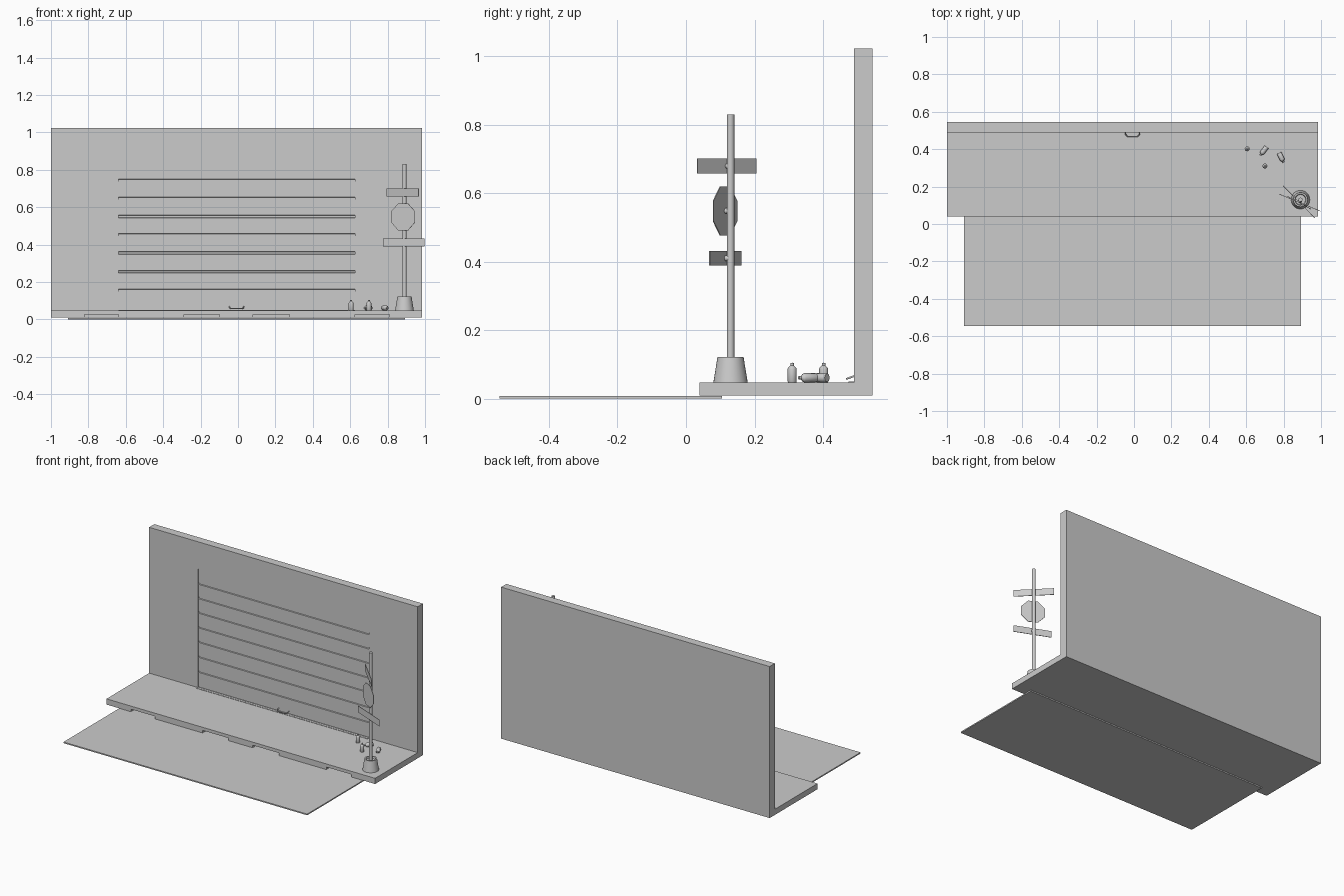
import bpy, bmesh, math
from mathutils import Vector, Matrix

if "Cube" in bpy.data.objects:
    bpy.data.objects.remove(bpy.data.objects["Cube"])


def mesh_object(name, bm):
    bmesh.ops.recalc_face_normals(bm, faces=bm.faces)
    me = bpy.data.meshes.new(name)
    bm.to_mesh(me)
    bm.free()
    ob = bpy.data.objects.new(name, me)
    bpy.context.collection.objects.link(ob)
    return ob


def extrude_x(name, profile, x0, x1):
    """Extrude a (y, z) profile along x."""
    bm = bmesh.new()
    face = bm.faces.new([bm.verts.new((x0, y, z)) for y, z in profile])
    ext = bmesh.ops.extrude_face_region(bm, geom=[face])
    moved = [g for g in ext["geom"] if isinstance(g, bmesh.types.BMVert)]
    bmesh.ops.translate(bm, verts=moved, vec=(x1 - x0, 0, 0))
    return mesh_object(name, bm)


def box(name, x0, x1, y0, y1, z0, z1):
    return extrude_x(name, [(y0, z0), (y1, z0), (y1, z1), (y0, z1)], x0, x1)


def lathe(name, profile, steps, matrix):
    """Spin a (radius, z) profile around z and place it."""
    bm = bmesh.new()
    verts = [bm.verts.new((r, 0, z)) for r, z in profile]
    edges = [bm.edges.new(p) for p in zip(verts, verts[1:])]
    bmesh.ops.spin(bm, geom=verts + edges, axis=(0, 0, 1), cent=(0, 0, 0),
                   angle=math.tau, steps=steps, use_duplicate=False)
    bmesh.ops.remove_doubles(bm, verts=bm.verts, dist=1e-5)
    ob = mesh_object(name, bm)
    ob.matrix_world = matrix
    bpy.ops.object.select_all(action='DESELECT')
    bpy.context.view_layer.objects.active = ob
    ob.select_set(True)
    bpy.ops.object.shade_smooth_by_angle(angle=math.radians(35))
    return ob


def cut(target, cutter):
    mod = target.modifiers.new(cutter.name, 'BOOLEAN')
    mod.operation = 'DIFFERENCE'
    mod.solver = 'EXACT'
    mod.object = cutter
    cutter.hide_render = True
    cutter.hide_viewport = True


# Road strip
box("road", -0.908, 0.893, -0.545, 0.105, 0, 0.008)

# Pavement and wall as one L section, with a door recess and curb drains
FLOOR = 0.048
wall = extrude_x("wall_and_pavement",
                 [(0.04, 0.01), (0.545, 0.01), (0.545, 1.022), (0.49, 1.022),
                  (0.49, FLOOR), (0.04, FLOOR)], -1, 0.985)
DX0, DX1, DZ1 = -0.64, 0.625, 0.84
cut(wall, box("door_cutter", DX0, DX1, 0.45, 0.503, FLOOR + 0.003, DZ1))
for i, (a, b) in enumerate([(-0.82, -0.64), (-0.29, -0.1), (0.08, 0.275), (0.625, 0.81)]):
    cut(wall, box(f"drain_cutter_{i}", a, b, 0.0, 0.09, -0.02, 0.027))

# Sectional door: panels separated by grooves
seams = [0.155, 0.255, 0.355, 0.452, 0.55, 0.647, 0.743]
profile = [(0.504, DZ1), (0.504, FLOOR + 0.002), (0.495, FLOOR + 0.002)]
for z in seams:
    profile += [(0.495, z - 0.007), (0.501, z - 0.005), (0.501, z + 0.005), (0.495, z + 0.007)]
profile.append((0.495, DZ1))
extrude_x("garage_door", profile, DX0, DX1)
box("threshold", DX0, DX1, 0.475, 0.5, FLOOR - 0.002, FLOOR + 0.002)

# Door handle
cu = bpy.data.curves.new("door_handle", 'CURVE')
cu.dimensions = '3D'
cu.bevel_depth = 0.003
cu.bevel_resolution = 1
cu.use_fill_caps = True
path = [(-0.046, 0.496, 0.068), (-0.044, 0.477, 0.061), (-0.036, 0.469, 0.058),
        (0.021, 0.469, 0.058), (0.029, 0.477, 0.061), (0.031, 0.496, 0.068)]
sp = cu.splines.new('POLY')
sp.points.add(len(path) - 1)
for p, c in zip(sp.points, path):
    p.co = (*c, 1)
bpy.context.collection.objects.link(bpy.data.objects.new("door_handle", cu))

# Sign post in a tapered weight
PX, PY = 0.89, 0.13
lathe("post_base", [(0, 0), (0.05, 0), (0.038, 0.074), (0.03, 0.074), (0.027, 0.062), (0, 0.062)],
      32, Matrix.Translation((PX, PY, FLOOR)))
lathe("post", [(0, 0), (0.011, 0), (0.011, 0.73), (0, 0.73)],
      16, Matrix.Translation((PX, PY, 0.1)))


def sign(name, outline, centre, direction):
    """Thin plate from a (width, height) outline, facing the street, plus its bolt."""
    u = Vector((*direction, 0)).normalized()
    n = Vector((u.y, -u.x, 0))
    bm = bmesh.new()
    base = Vector(centre)
    rings = [[bm.verts.new(base + u * a + Vector((0, 0, b)) + n * d) for a, b in outline]
             for d in (-0.0015, 0.0015)]
    bm.faces.new(rings[0])
    bm.faces.new(rings[1])
    k = len(outline)
    for i in range(k):
        j = (i + 1) % k
        bm.faces.new((rings[0][i], rings[0][j], rings[1][j], rings[1][i]))
    mesh_object(name, bm)
    rot = n.to_track_quat('Z', 'Y').to_matrix().to_4x4()
    lathe(name + "_bolt", [(0, -0.012), (0.008, -0.012), (0.008, 0), (0, 0)], 12,
          Matrix.Translation(base) @ rot)


def rect(w, h):
    return [(-w / 2, -h / 2), (w / 2, -h / 2), (w / 2, h / 2), (-w / 2, h / 2)]


R = 0.072 / math.cos(math.pi / 8)
octagon = [(R * math.cos(math.pi * (2 * i + 1) / 8), R * math.sin(math.pi * (2 * i + 1) / 8))
           for i in range(8)]
sign("upper_street_sign", rect(0.242, 0.044), (0.881, 0.119, 0.679), (0.17, -0.172))
sign("octagon_sign", octagon, (0.883, 0.114, 0.548), (0.125, -0.068))
sign("lower_street_sign", rect(0.24, 0.043), (0.887, 0.114, 0.41), (0.222, -0.092))

# Spray cans: two standing, two lying
can = [(0, 0), (0.012, 0), (0.0132, 0.002), (0.0132, 0.039), (0.012, 0.042), (0.006, 0.048),
       (0.005, 0.049), (0.005, 0.056), (0, 0.057)]
for i, (x, y) in enumerate([(0.605, 0.402), (0.70, 0.31)]):
    lathe(f"standing_can_{i}", can, 16, Matrix.Translation((x, y, FLOOR)))
for i, (x, y, d) in enumerate([(0.709, 0.412, (-0.6, -0.8, 0)), (0.776, 0.38, (0.42, -0.9, 0))]):
    rot = Vector(d).to_track_quat('Z', 'Y').to_matrix().to_4x4()
    lathe(f"lying_can_{i}", can, 16, Matrix.Translation((x, y, FLOOR + 0.0132)) @ rot)
